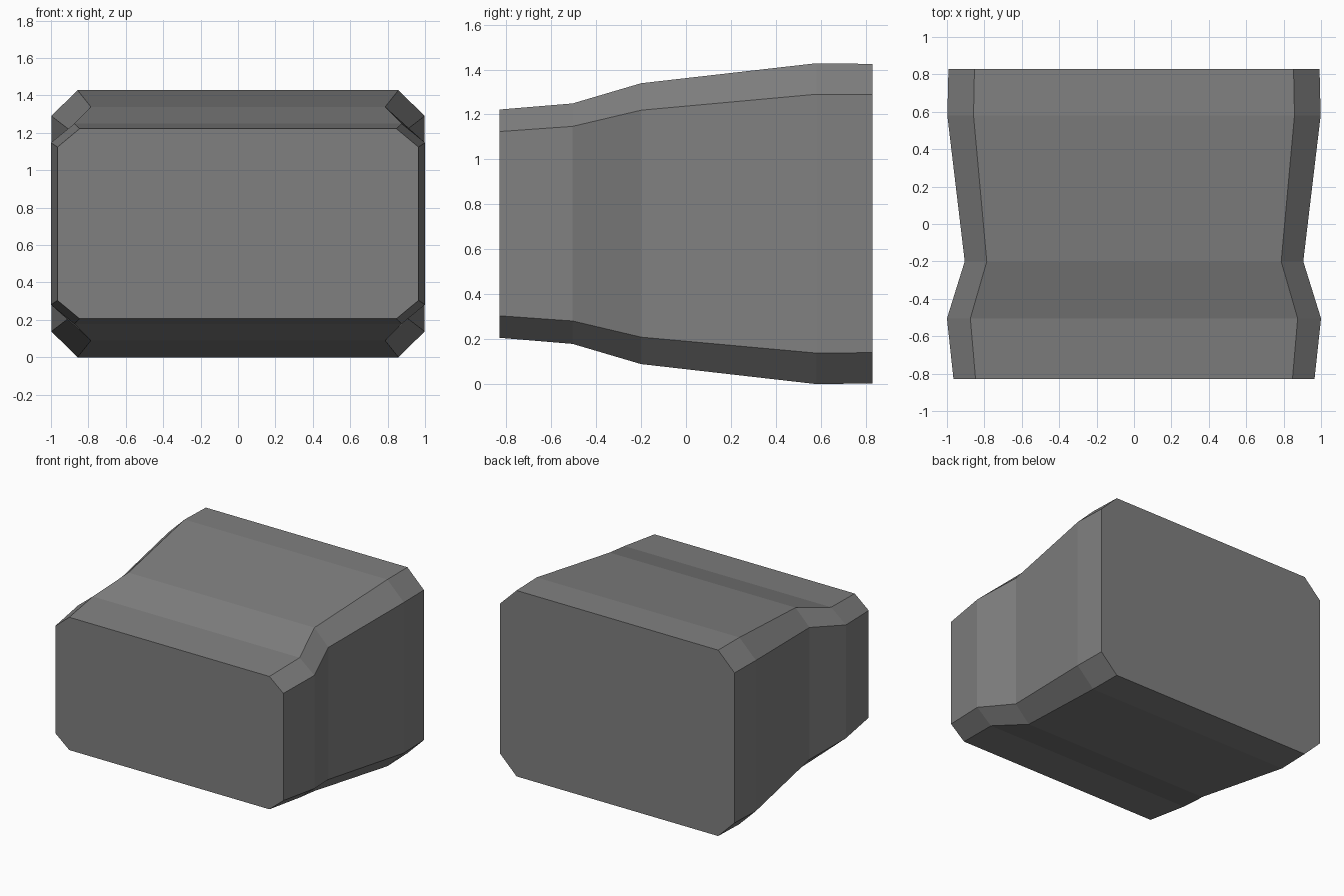
import bpy
import bmesh

cube = bpy.data.objects.get("Cube")
if cube:
    bpy.data.objects.remove(cube, do_unlink=True)

# Single flat grey
grey = bpy.data.materials.new("mid_grey")
grey.use_nodes = True
colour = (0.216, 0.216, 0.216, 1)
grey.diffuse_color = colour
grey.node_tree.nodes["Principled BSDF"].inputs["Base Color"].default_value = colour

MID_Z = 0.714

# Sections from front to back: y, half width, half height, chamfer x, chamfer z
SECTIONS = [
    (-0.83, 0.965, 0.508, 0.118, 0.098),
    (-0.505, 1.0, 0.535, 0.125, 0.102),
    (-0.20, 0.905, 0.625, 0.118, 0.120),
    (0.58, 0.998, 0.714, 0.140, 0.138),
    (0.83, 0.992, 0.711, 0.139, 0.137),
]


def ring(bm, y, w, h, cx, cz):
    """Rectangle with cut corners, standing at depth y."""
    quarter = [(w, h - cz), (w - cx, h)]
    half = quarter + [(-x, z) for x, z in reversed(quarter)]
    outline = half + [(-x, -z) for x, z in half]
    return [bm.verts.new((x, y, MID_Z + z)) for x, z in outline]


# Body lofted through the sections, closed by flat end caps
bm = bmesh.new()
rings = [ring(bm, *section) for section in SECTIONS]
for a, b in zip(rings, rings[1:]):
    for i in range(len(a)):
        j = (i + 1) % len(a)
        bm.faces.new((a[i], a[j], b[j], b[i]))
bm.faces.new(rings[0])
bm.faces.new(rings[-1])
bmesh.ops.recalc_face_normals(bm, faces=bm.faces)

mesh = bpy.data.meshes.new("body")
bm.to_mesh(mesh)
bm.free()
mesh.materials.append(grey)
body = bpy.data.objects.new("body", mesh)
bpy.context.collection.objects.link(body)
